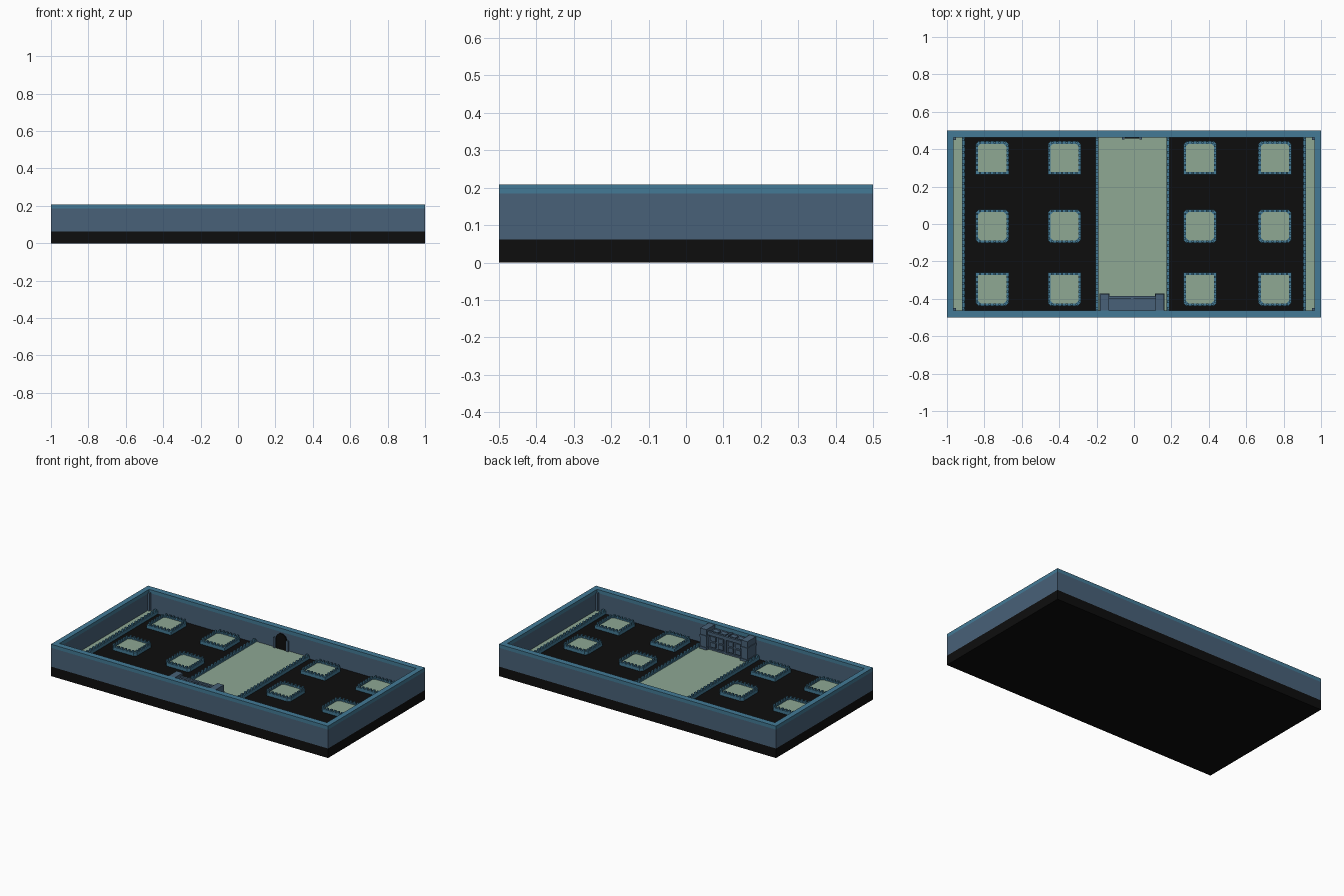
import bpy
import bmesh
import math
from mathutils import Vector

cube = bpy.data.objects.get("Cube")
if cube:
    bpy.data.objects.remove(cube, do_unlink=True)


def material(name, rgb):
    lin = [((c / 255 + 0.055) / 1.055) ** 2.4 if c > 10 else c / 255 / 12.92 for c in rgb]
    m = bpy.data.materials.new(name)
    m.use_nodes = True
    m.diffuse_color = (*lin, 1)
    bsdf = m.node_tree.nodes["Principled BSDF"]
    bsdf.inputs["Base Color"].default_value = (*lin, 1)
    bsdf.inputs["Roughness"].default_value = 0.9
    return m


BLACK = material("black", (13, 13, 13))
SLATE = material("slate blue", (72, 97, 120))
TEAL = material("teal blue", (67, 122, 150))
PALE = material("pale green", (142, 168, 148))


def finish(name, bm, mat):
    bmesh.ops.recalc_face_normals(bm, faces=bm.faces)
    mesh = bpy.data.meshes.new(name)
    bm.to_mesh(mesh)
    bm.free()
    mesh.materials.append(mat)
    obj = bpy.data.objects.new(name, mesh)
    bpy.context.collection.objects.link(obj)
    return obj


def add_box(bm, x0, x1, y0, y1, z0, z1):
    verts = bmesh.ops.create_cube(bm, size=1)["verts"]
    for v in verts:
        v.co = Vector((x0 if v.co.x < 0 else x1, y0 if v.co.y < 0 else y1,
                       z0 if v.co.z < 0 else z1))


def boxes(name, mat, items):
    bm = bmesh.new()
    for b in items:
        add_box(bm, *b)
    return finish(name, bm, mat)


def add_prism(bm, pts, z0, z1):
    lo = [bm.verts.new((x, y, z0)) for x, y in pts]
    hi = [bm.verts.new((x, y, z1)) for x, y in pts]
    bm.faces.new(lo)
    bm.faces.new(hi)
    for i in range(len(pts)):
        j = (i + 1) % len(pts)
        bm.faces.new((lo[i], lo[j], hi[j], hi[i]))


def add_ring(bm, outer, inner, z0, z1):
    loops = [[bm.verts.new((x, y, z)) for x, y in pts]
             for pts, z in ((outer, z0), (outer, z1), (inner, z1), (inner, z0))]
    n = len(outer)
    for k in range(4):
        a, b = loops[k], loops[(k + 1) % 4]
        for i in range(n):
            j = (i + 1) % n
            bm.faces.new((a[i], a[j], b[j], b[i]))


def rect(hx, hy):
    return [(-hx, -hy), (hx, -hy), (hx, hy), (-hx, hy)]


FLOOR, DECK, CURB, POST = 0.062, 0.073, 0.083, 0.094
IX, IY = 0.968, 0.465

# Base and perimeter wall with a coping strip
boxes("base", BLACK, [(-1, 1, -0.5, 0.5, 0, FLOOR)])
bm = bmesh.new()
add_ring(bm, rect(1, 0.5), rect(IX, IY), FLOOR, 0.185)
finish("perimeter_wall", bm, SLATE)
bm = bmesh.new()
add_ring(bm, rect(1, 0.5), rect(IX - 0.003, IY - 0.003), 0.185, 0.208)
finish("wall_coping", bm, TEAL)

# Corner posts
boxes("corner_posts", SLATE, [
    (min(sx * IX, sx * (IX - 0.016)), max(sx * IX, sx * (IX - 0.016)),
     min(sy * IY, sy * (IY - 0.016)), max(sy * IY, sy * (IY - 0.016)), FLOOR, 0.19)
    for sx in (-1, 1) for sy in (-1, 1)])

# Walkways: the centre one and one along each end wall
boxes("centre_walkway", PALE, [(-0.205, 0.19, -IY, IY, FLOOR, DECK)])
boxes("end_walkways", PALE, [(-IX, -0.905, -IY, IY, FLOOR, DECK),
                             (0.905, IX, -IY, IY, FLOOR, DECK)])

# Toothed curbs along the walkway edges
curbs, teeth = [], []
for x in (-0.912, -0.198, 0.183, 0.912):
    curbs.append((x - 0.008, x + 0.008, -IY, IY, FLOOR, CURB))
    for i in range(28):
        y = -0.45 + i * 0.9 / 27
        teeth.append((x - 0.007, x + 0.007, y - 0.007, y + 0.007, CURB, POST))
boxes("walkway_curbs", TEAL, curbs)
boxes("walkway_teeth", TEAL, teeth)


# Square platforms; corners facing away from the middle row are clipped
def outline(cx, cy, h, low, high):
    c = 0.016
    pts = []
    for sx, sy in ((-1, -1), (1, -1), (1, 1), (-1, 1)):
        if low if sy < 0 else high:
            a = (cx + sx * h, cy + sy * (h - c))
            b = (cx + sx * (h - c), cy + sy * h)
            pts += [a, b] if sx * sy > 0 else [b, a]
        else:
            pts.append((cx + sx * h, cy + sy * h))
    return pts


tops, rims, posts = bmesh.new(), bmesh.new(), bmesh.new()
H = 0.089
for cx in (-0.758, -0.372, 0.353, 0.753):
    for cy, low, high in ((0.354, False, True), (-0.012, True, True), (-0.349, True, False)):
        outer = outline(cx, cy, H, low, high)
        k = (H - 0.014) / H
        inner = [(cx + (x - cx) * k, cy + (y - cy) * k) for x, y in outer]
        add_prism(tops, inner, FLOOR, DECK + 0.003)
        add_ring(rims, outer, inner, FLOOR, CURB)
        for i in range(6):
            t = -0.065 + i * 0.026
            for s in (-1, 1):
                for px, py in ((cx + t, cy + s * (H - 0.007)), (cx + s * (H - 0.007), cy + t)):
                    add_box(posts, px - 0.006, px + 0.006, py - 0.006, py + 0.006, CURB, POST)
finish("platform_tops", tops, PALE)
finish("platform_rims", rims, TEAL)
finish("platform_teeth", posts, TEAL)

# Gatehouse against the front wall
GX = -0.01
boxes("gate_pillars", SLATE, [(-0.18, -0.135, -IY, -0.375, DECK, 0.205),
                              (0.115, 0.16, -IY, -0.375, DECK, 0.205)])
boxes("gate_pillar_bands", SLATE, [(-0.184, -0.131, -IY, -0.371, z, z + 0.015)
                                   for z in (DECK, 0.15)] +
      [(0.111, 0.164, -IY, -0.371, z, z + 0.015) for z in (DECK, 0.15)])
boxes("gate_body", SLATE, [(-0.135, 0.115, -IY, -0.4, DECK, 0.18)])
frame = [(-0.135, 0.115, -0.4, -0.386, 0.168, 0.19),
         (-0.135, 0.115, -0.4, -0.39, DECK, 0.083),
         (GX - 0.006, GX + 0.006, -IY, -0.388, DECK, 0.187)]
panels = []
for off in (-0.09, -0.036, 0.036, 0.09):
    x = GX + off
    panels.append((x - 0.021, x + 0.021, -0.446, -0.412, 0.18, 0.186))
    for z in (0.09, 0.13):
        panels.append((x - 0.019, x + 0.019, -0.4, -0.393, z, z + 0.03))
boxes("gate_frame", SLATE, frame)
boxes("gate_panels", SLATE, panels)

# Arched doorway in the back wall
N = 10


def arch(r, z_spring):
    pts = [(GX - r, DECK), (GX + r, DECK)]
    return pts + [(GX + r * math.cos(math.pi * i / N), z_spring + r * math.sin(math.pi * i / N))
                  for i in range(N + 1)]


bm = bmesh.new()
add_prism(bm, arch(0.038, 0.137), 0, 0.007)
door = finish("arched_door", bm, BLACK)
door.rotation_euler = (math.pi / 2, 0, 0)
door.location.y = IY
boxes("door_jambs", SLATE, [(GX - 0.054, GX - 0.04, IY - 0.012, IY, DECK, 0.14),
                            (GX + 0.04, GX + 0.054, IY - 0.012, IY, DECK, 0.14)])
